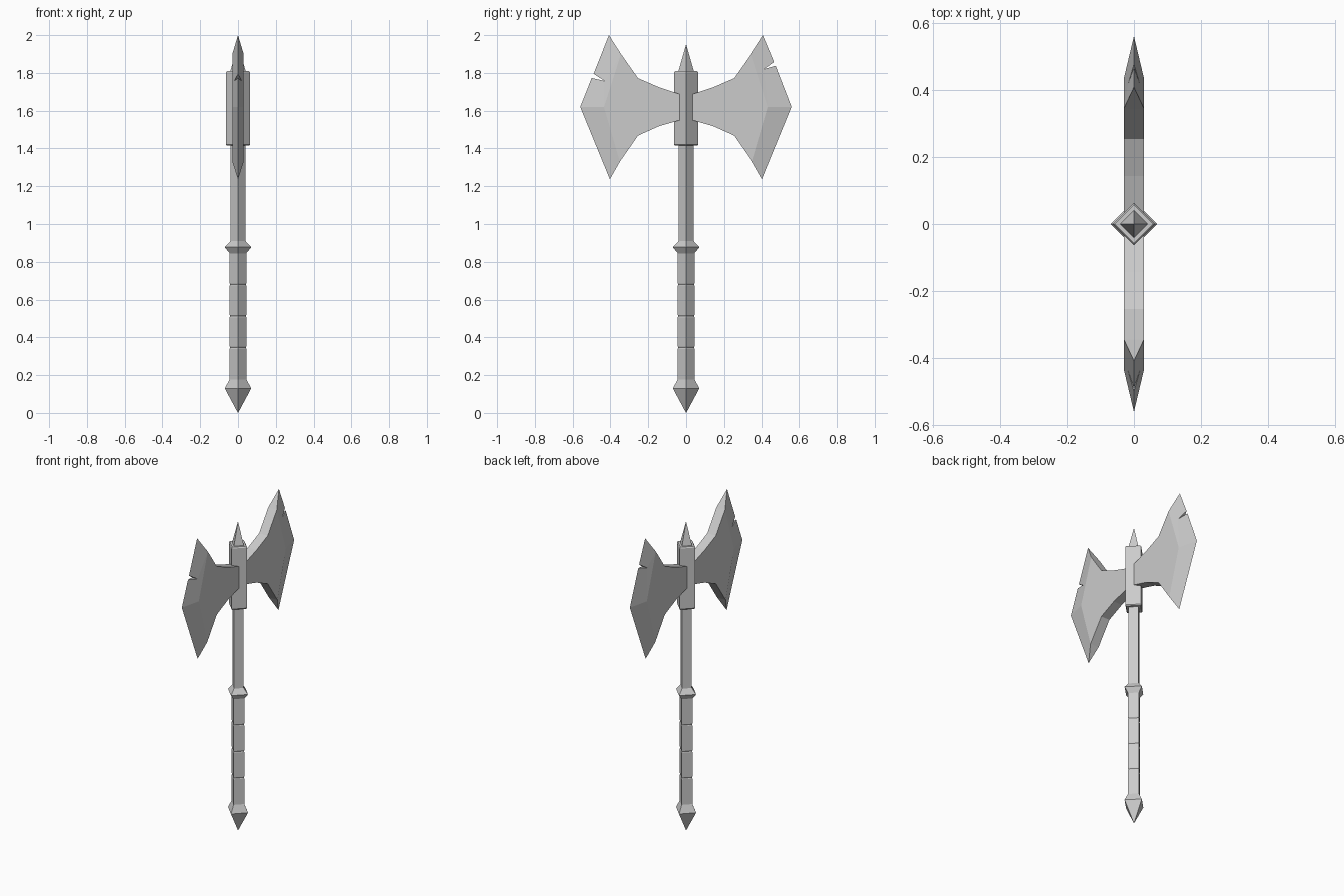
import bpy
import bmesh
from math import cos, sin, pi

cube = bpy.data.objects.get("Cube")
if cube:
    bpy.data.objects.remove(cube)

steel = bpy.data.materials.new("grey_steel")
steel.use_nodes = True
GREY = (0.6, 0.6, 0.6, 1)
steel.diffuse_color = GREY
steel.node_tree.nodes["Principled BSDF"].inputs["Base Color"].default_value = GREY


def finish(name, bm):
    """Turn a bmesh into a flat-shaded steel object."""
    bmesh.ops.remove_doubles(bm, verts=bm.verts, dist=0.0001)
    bmesh.ops.recalc_face_normals(bm, faces=bm.faces)
    mesh = bpy.data.meshes.new(name)
    bm.to_mesh(mesh)
    bm.free()
    mesh.materials.append(steel)
    obj = bpy.data.objects.new(name, mesh)
    bpy.context.collection.objects.link(obj)
    return obj


def diamond_lathe(name, profile):
    """Four-sided lathe with corners on the axes; profile is (radius, z)."""
    bm = bmesh.new()
    rings = [[bm.verts.new((r * cos(i * pi / 2), r * sin(i * pi / 2), z))
              for i in range(4)] for r, z in profile]
    for low, high in zip(rings, rings[1:]):
        for i in range(4):
            j = (i + 1) % 4
            bm.faces.new((low[i], low[j], high[j], high[i]))
    bm.faces.new(rings[0])
    bm.faces.new(rings[-1])
    return finish(name, bm)


# Handle
diamond_lathe("pommel", [(0.0005, 0), (0.07, 0.13), (0.044, 0.178)])

grip = [(0.044, 0.178)]
for z in (0.345, 0.512, 0.68):
    grip += [(0.044, z - 0.006), (0.041, z), (0.044, z + 0.006)]
diamond_lathe("grip", grip + [(0.044, 0.85)])

diamond_lathe("collar", [(0.044, 0.845), (0.07, 0.877), (0.04, 0.91)])
diamond_lathe("shaft", [(0.04, 0.9), (0.04, 1.43)])

# Head
diamond_lathe("head_block", [(0.058, 1.415), (0.064, 1.421),
                             (0.064, 1.803), (0.058, 1.81)])
diamond_lathe("top_spike", [(0.042, 1.805), (0.0005, 1.95)])


HALF = 0.03  # half the blade thickness
UPPER = [(0, 1.68), (0.032, 1.687), (0.143, 1.724), (0.254, 1.772), (0.344, 1.9)]
LOWER = [(0.35, 1.33), (0.254, 1.468), (0.143, 1.518), (0.032, 1.55), (0, 1.557)]
RIDGE, POINT = (0.434, 1.62), (0.56, 1.62)
TOP_TIP, LOW_TIP = (0.408, 2.0), (0.403, 1.237)


def blade(name, side, notch, notch_depth):
    """Thick plate with bevelled cutting edges and a nick in the upper edge."""
    bm = bmesh.new()

    def face(*points):
        bm.faces.new([bm.verts.new((x, side * y, z)) for x, (y, z) in points])

    above, inner, below = notch
    for s in (HALF, -HALF):
        nick = s * notch_depth
        # flat cheek
        face(*[(s, p) for p in UPPER + [RIDGE] + LOWER])
        # bevels to the cutting edge
        face((s, UPPER[-1]), (0, TOP_TIP), (0, above), (nick, inner))
        face((s, UPPER[-1]), (nick, inner), (s, RIDGE))
        face((s, RIDGE), (nick, inner), (0, below), (0, POINT))
        face((s, RIDGE), (0, POINT), (0, LOW_TIP), (s, LOWER[0]))
    # top and bottom walls
    for line in (UPPER, LOWER):
        for a, b in zip(line, line[1:]):
            face((HALF, a), (HALF, b), (-HALF, b), (-HALF, a))
    for root, tip in ((UPPER[-1], TOP_TIP), (LOWER[0], LOW_TIP)):
        face((HALF, root), (0, tip), (-HALF, root))
    # inner end
    face((HALF, UPPER[0]), (-HALF, UPPER[0]), (-HALF, LOWER[-1]), (HALF, LOWER[-1]))
    # walls of the nick
    depth = HALF * notch_depth
    for p in (above, below):
        face((0, p), (depth, inner), (-depth, inner))
    return finish(name, bm)


blade("back_blade", 1, [(0.468, 1.857), (0.413, 1.82), (0.476, 1.838)], 0.62)
blade("front_blade", -1, [(0.489, 1.795), (0.43, 1.757), (0.499, 1.773)], 0.66)
